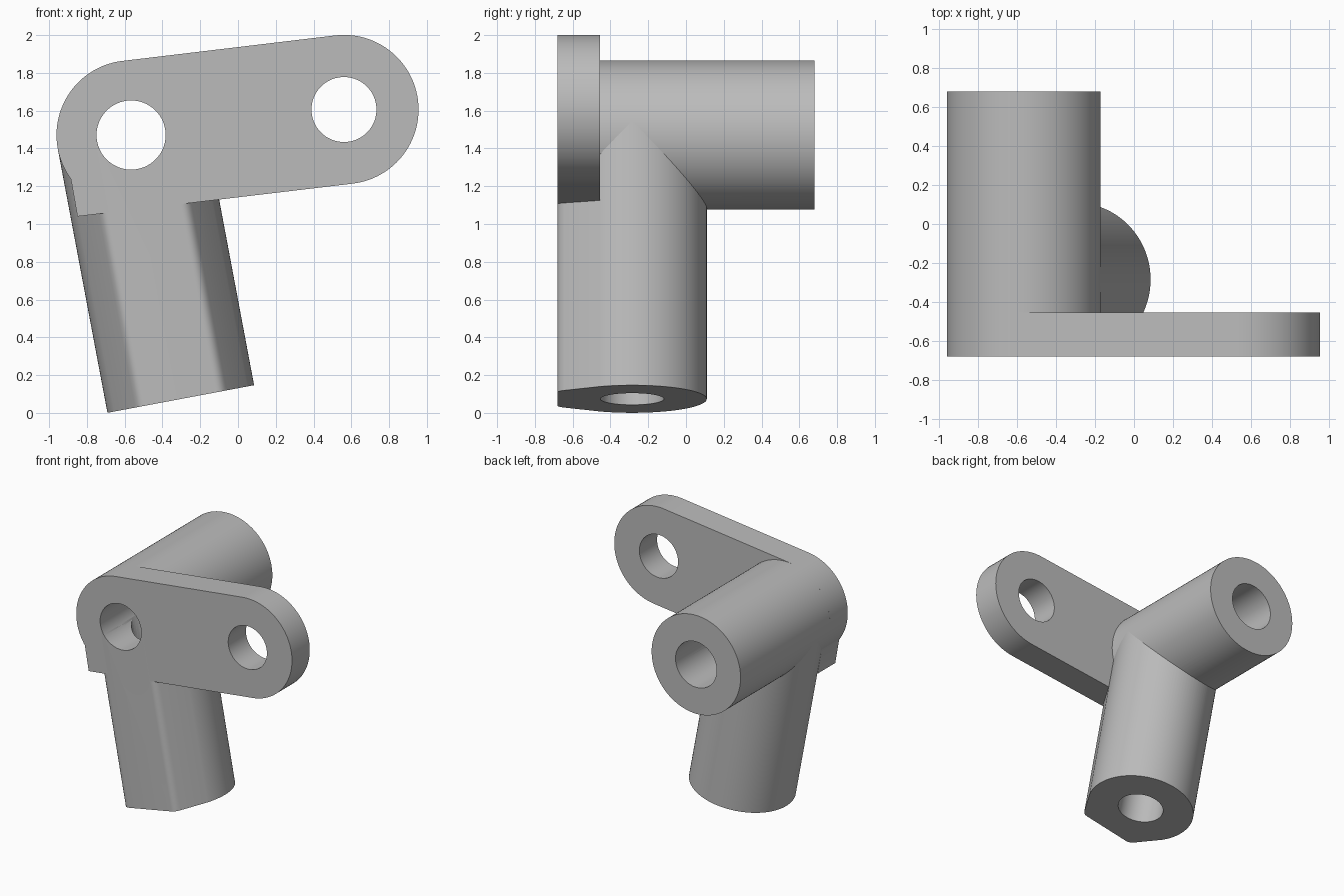
import bpy, bmesh
from math import cos, sin, radians, pi
from mathutils import Matrix, Vector

if "Cube" in bpy.data.objects:
    bpy.data.objects.remove(bpy.data.objects["Cube"], do_unlink=True)

R = 0.395                                  # outer radius of every tube and lug
FRONT, PLATE_BACK, REAR = -0.68, -0.455, 0.68
HUB = Vector((-0.566, 1.471))              # near hole centre (x, z)
LUG = Vector((0.561, 1.606))               # far hole centre (x, z)
LEAN = radians(10.66)                      # leg tilt
LEG_LEN = 1.422

grey = bpy.data.materials.new("plain grey")
grey.use_nodes = True
grey.diffuse_color = (0.5, 0.5, 0.5, 1)
grey.node_tree.nodes["Principled BSDF"].inputs["Base Color"].default_value = (0.5, 0.5, 0.5, 1)


def arc(centre, radius, start, end, steps=48):
    """Points along an arc, angles in radians."""
    return [Vector((centre[0] + radius * cos(a), centre[1] + radius * sin(a)))
            for a in (start + (end - start) * i / steps for i in range(steps + 1))]


def circle(centre, radius):
    return arc(centre, radius, 0, 2 * pi, 96)[:-1]


def prism(name, outline, depth, matrix):
    """Extrude a flat outline along its local z and place it."""
    bm = bmesh.new()
    face = bm.faces.new([bm.verts.new((p[0], p[1], 0)) for p in outline])
    ext = bmesh.ops.extrude_face_region(bm, geom=[face])
    moved = [v for v in ext["geom"] if isinstance(v, bmesh.types.BMVert)]
    bmesh.ops.translate(bm, verts=moved, vec=(0, 0, depth))
    bmesh.ops.recalc_face_normals(bm, faces=bm.faces)
    bm.transform(matrix)
    mesh = bpy.data.meshes.new(name)
    bm.to_mesh(mesh)
    bm.free()
    mesh.materials.append(grey)
    obj = bpy.data.objects.new(name, mesh)
    bpy.context.collection.objects.link(obj)
    return obj


def along_y(name, outline, front, back):
    place = Matrix.Translation((0, back, 0)) @ Matrix.Rotation(pi / 2, 4, 'X')
    return prism(name, outline, back - front, place)


# Leg frame: origin at the foot, local z up the leaning axis
foot = Vector((HUB.x + LEG_LEN * sin(LEAN), FRONT + R, HUB.y - LEG_LEN * cos(LEAN)))
leg_frame = Matrix.Translation(foot) @ Matrix.Rotation(-LEAN, 4, 'Y')

# Leg section: round behind, flat in front with softened slanted shoulders
shoulder = radians(25.5)
back_arc = arc((0, 0), R, -shoulder, pi + shoulder, 72)
corner = Vector((0.225, -R))
f0 = Vector((0.19, -R))
f1 = corner.lerp(back_arc[0], 0.16)
fillet = [f0 * (1 - t) ** 2 + corner * 2 * t * (1 - t) + f1 * t * t
          for t in (i / 6 for i in range(7))]
section = back_arc + [Vector((-p.x, p.y)) for p in reversed(fillet)] + fillet
leg = prism("leg_tube", section, LEG_LEN, leg_frame)

# Cross tube behind the plate
tube = along_y("cross_tube", circle(HUB, R), PLATE_BACK, REAR)

# Plate: two lugs joined by tangents, with a square corner over the leg
tilt = (LUG - HUB).angle_signed(Vector((1, 0)))
outline = arc(LUG, R, tilt - pi / 2, tilt + pi / 2)
outline += arc(HUB, R, tilt + pi / 2, pi + shoulder + LEAN)
outline.append(Vector((-0.85, 1.04)))
plate = along_y("lug_plate", outline, FRONT, PLATE_BACK)

# Bores
hub_bore = along_y("hub_bore_cutter", circle(HUB, 0.183), -1, 1)
lug_bore = along_y("lug_bore_cutter", circle(LUG, 0.172), -1, 1)
leg_bore = prism("leg_bore_cutter", circle((0, 0), 0.168), LEG_LEN + 0.2,
                 leg_frame @ Matrix.Translation((0, 0, -0.2)))

for part, cutters in ((leg, (leg_bore, hub_bore)), (tube, (hub_bore, leg_bore)),
                      (plate, (hub_bore, lug_bore))):
    bpy.ops.object.select_all(action='DESELECT')
    part.select_set(True)
    bpy.context.view_layer.objects.active = part
    for cutter in cutters:
        mod = part.modifiers.new("bore", 'BOOLEAN')
        mod.operation, mod.solver, mod.object = 'DIFFERENCE', 'EXACT', cutter
        bpy.ops.object.modifier_apply(modifier=mod.name)
    bpy.ops.object.shade_smooth_by_angle(angle=radians(30))

for cutter in (hub_bore, lug_bore, leg_bore):
    bpy.data.objects.remove(cutter, do_unlink=True)
